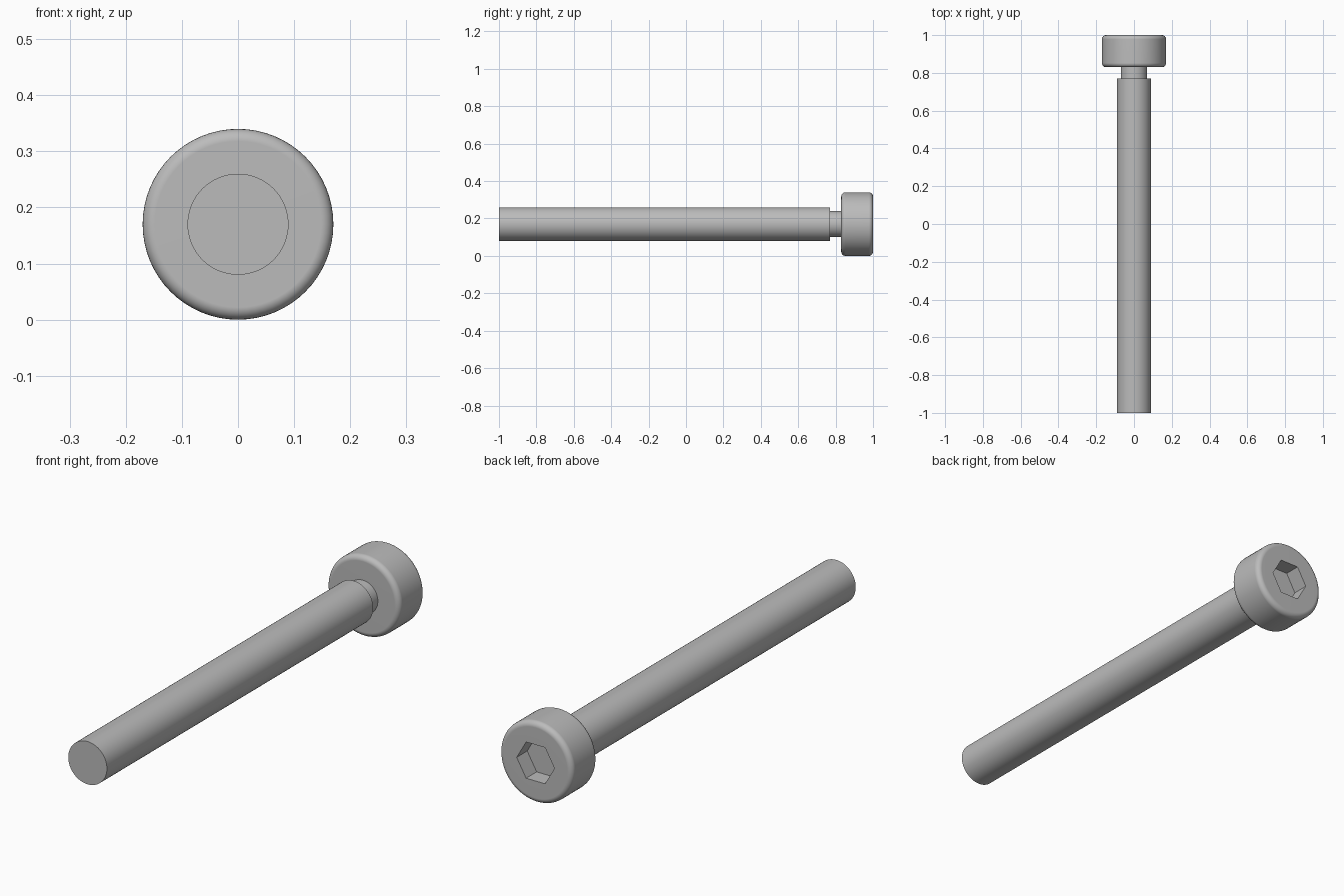
import bpy, bmesh, math
from mathutils import Matrix, Vector

if "Cube" in bpy.data.objects:
    bpy.data.objects.remove(bpy.data.objects["Cube"])

AXIS_Z = 0.17      # height of the screw's axis
SEGMENTS = 64

steel = bpy.data.materials.new("steel grey")
steel.diffuse_color = (0.5, 0.5, 0.5, 1)
steel.use_nodes = True
steel.node_tree.nodes["Principled BSDF"].inputs["Base Color"].default_value = steel.diffuse_color


def add_object(name, bm):
    bmesh.ops.recalc_face_normals(bm, faces=bm.faces)
    mesh = bpy.data.meshes.new(name)
    bm.to_mesh(mesh)
    bm.free()
    mesh.materials.append(steel)
    obj = bpy.data.objects.new(name, mesh)
    bpy.context.collection.objects.link(obj)
    return obj


def lathe(name, profile):
    """Spin (radius, y) points around the screw's axis."""
    bm = bmesh.new()
    verts = [bm.verts.new((r, y, AXIS_Z)) for r, y in profile]
    edges = [bm.edges.new(pair) for pair in zip(verts, verts[1:])]
    bmesh.ops.spin(bm, geom=verts + edges, cent=(0, 0, AXIS_Z), axis=(0, 1, 0),
                   angle=math.tau, steps=SEGMENTS, use_duplicate=False)
    bmesh.ops.remove_doubles(bm, verts=bm.verts, dist=1e-5)
    return add_object(name, bm)


def activate(obj):
    bpy.ops.object.select_all(action='DESELECT')
    obj.select_set(True)
    bpy.context.view_layer.objects.active = obj


def smooth(obj):
    activate(obj)
    bpy.ops.object.shade_smooth_by_angle(angle=math.radians(32))
    weighted = obj.modifiers.new("flat caps", 'WEIGHTED_NORMAL')
    weighted.keep_sharp = True


def arc(r, y, radius, start, steps=6):
    """Quarter round starting at the given angle in degrees."""
    angles = [math.radians(start + 90 * i / steps) for i in range(steps + 1)]
    return [(r + radius * math.cos(a), y + radius * math.sin(a)) for a in angles]


# Shaft with the narrower neck under the head
shank = lathe("shank", [(0, -1), (0.09, -1), (0.09, 0.77), (0.07, 0.77), (0.07, 0.832)])

# Cylindrical head with rounded rims
ROUND = 0.022
head = lathe("head", [(0, 0.83)]
             + arc(0.17 - ROUND, 0.83 + ROUND, ROUND, -90)
             + arc(0.17 - ROUND, 1 - ROUND, ROUND, 0)
             + [(0, 1)])

# Hexagonal socket cut into the head, corners pointing sideways
DEPTH = 0.07
bm = bmesh.new()
ring = [bm.verts.new((0.088 * math.cos(i * math.pi / 3), 1 - DEPTH,
                      AXIS_Z + 0.088 * math.sin(i * math.pi / 3))) for i in range(6)]
floor = bm.faces.new(ring)
top = bmesh.ops.extrude_face_region(bm, geom=[floor], use_keep_orig=True)["geom"]
bmesh.ops.translate(bm, vec=(0, DEPTH + 0.1, 0),
                    verts=[v for v in top if isinstance(v, bmesh.types.BMVert)])
cutter = add_object("socket_cutter", bm)
cutter.hide_render = True

cut = head.modifiers.new("socket", 'BOOLEAN')
cut.operation = 'DIFFERENCE'
cut.solver = 'EXACT'
cut.object = cutter
activate(head)
bpy.ops.object.modifier_apply(modifier=cut.name)
bpy.data.objects.remove(cutter)

for part in (shank, head):
    smooth(part)
